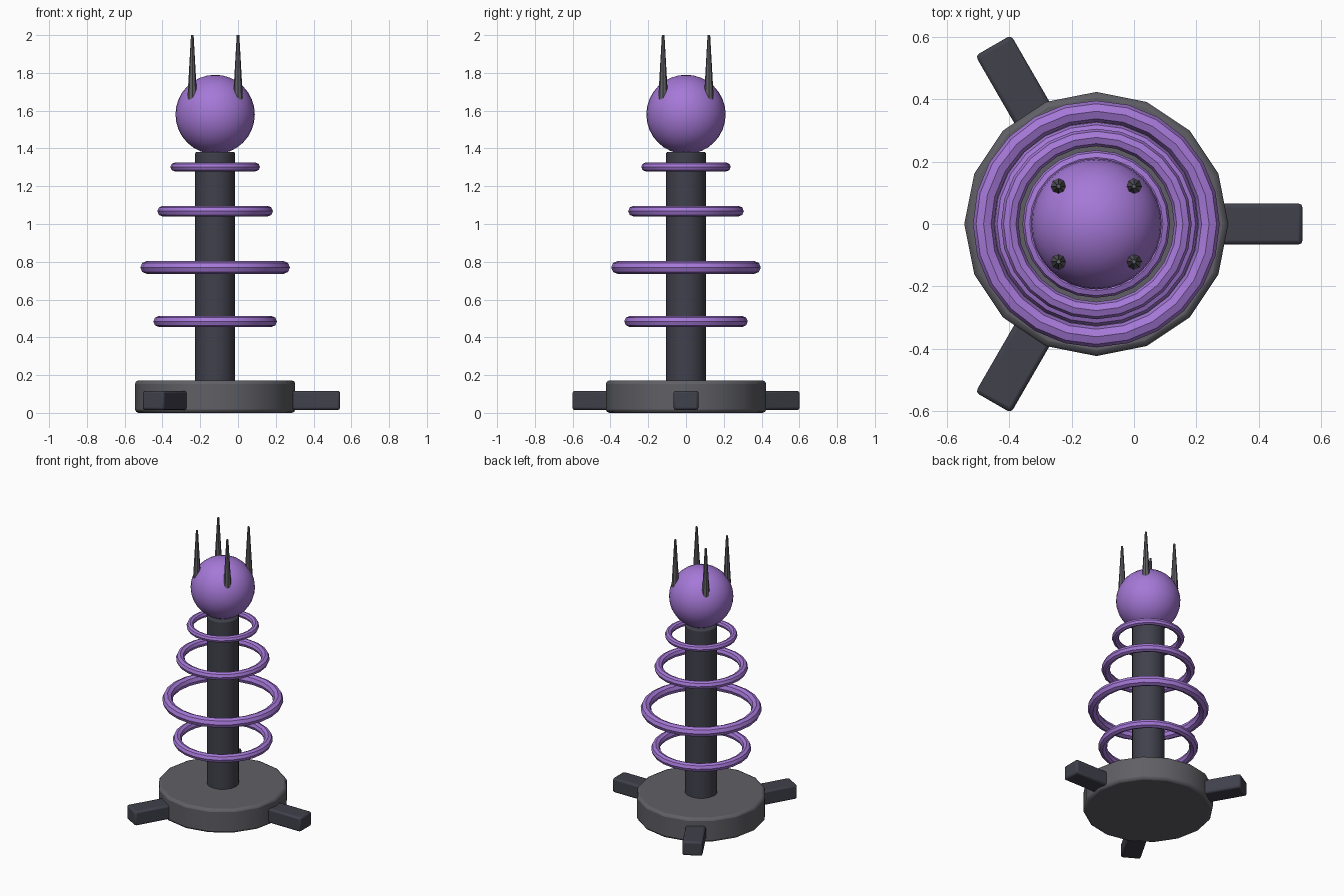
import bpy, math

if "Cube" in bpy.data.objects:
    bpy.data.objects.remove(bpy.data.objects["Cube"])

CX = -0.121  # axis of the tower


def material(name, color):
    m = bpy.data.materials.new(name)
    m.diffuse_color = (*color, 1)
    m.use_nodes = True
    m.node_tree.nodes["Principled BSDF"].inputs["Base Color"].default_value = m.diffuse_color
    return m


purple = material("purple", (0.376, 0.188, 0.679))
grey = material("mid grey", (0.114, 0.114, 0.130))
dark = material("dark slate", (0.052, 0.052, 0.072))


def finish(name, mat, bevel=0.0, angle=30):
    ob = bpy.context.object
    ob.name = name
    ob.data.materials.append(mat)
    bpy.ops.object.transform_apply(location=False, rotation=True, scale=True)
    if bevel:
        b = ob.modifiers.new("soft edge", 'BEVEL')
        b.width = bevel
        b.segments = 2
        b.limit_method = 'ANGLE'
        b.angle_limit = math.radians(40)
    bpy.ops.object.shade_smooth_by_angle(angle=math.radians(angle))
    return ob


def cylinder(name, sides, radius, z0, z1, mat, bevel):
    bpy.ops.mesh.primitive_cylinder_add(vertices=sides, radius=radius, depth=z1 - z0,
                                        location=(CX, 0, (z0 + z1) / 2))
    return finish(name, mat, bevel)


# Round base and central column
cylinder("base", 16, 0.424, 0.0, 0.172, grey, 0.018)
cylinder("column", 16, 0.106, 0.10, 1.382, dark, 0.01)

# Three feet sticking out of the base
for i in range(3):
    a = i * math.tau / 3
    r0, r1 = 0.30, 0.662
    mid = (r0 + r1) / 2
    bpy.ops.mesh.primitive_cube_add(
        size=1, location=(CX + mid * math.cos(a), mid * math.sin(a), 0.066),
        rotation=(0, 0, a), scale=(r1 - r0, 0.132, 0.102))
    finish(f"foot_{i + 1}", dark, 0.013)

# Floating rings: height, outer radius, tube radius
for i, (z, outer, tube) in enumerate([(0.484, 0.327, 0.029), (0.770, 0.396, 0.034),
                                      (1.068, 0.306, 0.028), (1.302, 0.237, 0.023)]):
    bpy.ops.mesh.primitive_torus_add(major_radius=outer - tube, minor_radius=tube,
                                     major_segments=24, minor_segments=8,
                                     location=(CX, 0, z))
    finish(f"ring_{i + 1}", purple)

# Orb on top
bpy.ops.mesh.primitive_uv_sphere_add(segments=32, ring_count=16, radius=0.21,
                                     location=(CX, 0, 1.58))
finish("orb", purple)

# Four spikes rising from the orb
for sx in (-1, 1):
    for sy in (-1, 1):
        bpy.ops.mesh.primitive_cone_add(vertices=8, radius1=0.026, radius2=0.007, depth=0.34,
                                        location=(CX + sx * 0.121, sy * 0.121, 1.83))
        finish("spike", grey)
